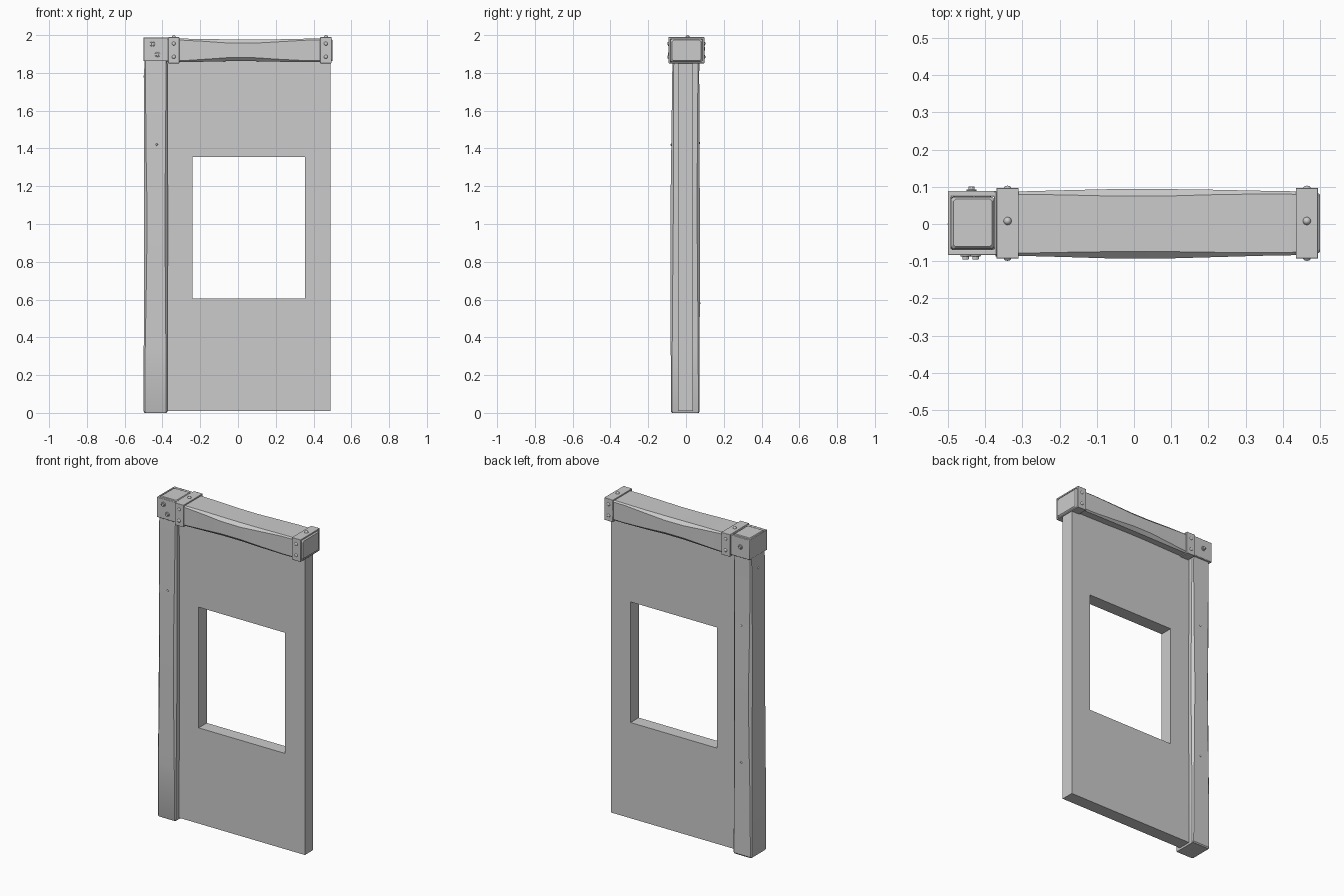
import bpy, bmesh
from math import pi
from mathutils import Vector, Matrix

if "Cube" in bpy.data.objects:
    bpy.data.objects.remove(bpy.data.objects["Cube"])


def finish(name, bm, bevel=0.0, smooth=True):
    bmesh.ops.recalc_face_normals(bm, faces=bm.faces)
    me = bpy.data.meshes.new(name)
    bm.to_mesh(me)
    bm.free()
    ob = bpy.data.objects.new(name, me)
    bpy.context.collection.objects.link(ob)
    if bevel:
        m = ob.modifiers.new("bevel", "BEVEL")
        m.width, m.segments, m.limit_method = bevel, 2, "ANGLE"
    if smooth:
        bpy.context.view_layer.objects.active = ob
        ob.select_set(True)
        bpy.ops.object.shade_smooth_by_angle()
        ob.select_set(False)
    return ob


def timber(name, sections, place):
    """Loft of octagonal sections: (position, u0, u1, v0, v1, chamfer)."""
    bm = bmesh.new()
    rings = []
    for t, u0, u1, v0, v1, c in sections:
        pts = [(u0 + c, v0), (u1 - c, v0), (u1, v0 + c), (u1, v1 - c),
               (u1 - c, v1), (u0 + c, v1), (u0, v1 - c), (u0, v0 + c)]
        rings.append([bm.verts.new(place(t, u, v)) for u, v in pts])
    for a, b in zip(rings, rings[1:]):
        for i in range(8):
            j = (i + 1) % 8
            bm.faces.new((a[i], a[j], b[j], b[i]))
    bm.faces.new(rings[0])
    bm.faces.new(rings[-1])
    return finish(name, bm)


def frame(name, axis, outer, inner, lo, hi, bevel=0.0):
    """Rectangular tube; outer and inner are (u0, u1, v0, v1), extruded along axis."""
    put = {"x": lambda u, v, t: (t, u, v), "y": lambda u, v, t: (u, t, v),
           "z": lambda u, v, t: (u, v, t)}[axis]
    bm = bmesh.new()
    loops = []
    for t in (lo, hi):
        for u0, u1, v0, v1 in (outer, inner):
            loops.append([bm.verts.new(put(u, v, t)) for u, v in
                          ((u0, v0), (u1, v0), (u1, v1), (u0, v1))])
    ol, il, oh, ih = loops
    for i in range(4):
        j = (i + 1) % 4
        for a, b in ((ol, il), (oh, ih), (ol, oh), (il, ih)):
            bm.faces.new((a[i], a[j], b[j], b[i]))
    return finish(name, bm, bevel, bool(bevel))


def stud(name, pos, normal, r, height, sides=0):
    """Domed rivet, or a prism bolt head when sides is given."""
    bm = bmesh.new()
    rot = Vector((0, 0, 1)).rotation_difference(Vector(normal)).to_matrix().to_4x4()
    mat = Matrix.Translation(pos) @ rot
    if sides:
        bmesh.ops.create_cone(bm, cap_ends=True, segments=sides, radius1=r, radius2=r,
                              depth=height, matrix=mat)
    else:
        bmesh.ops.create_uvsphere(bm, u_segments=12, v_segments=8, radius=r,
                                  matrix=mat @ Matrix.Diagonal((1, 1, height / r, 1)))
    return finish(name, bm, 0.002 if sides else 0)


# Wall panel with window opening
frame("wall_panel", "y", (-0.42, 0.49, 0.01, 1.88), (-0.24, 0.355, 0.605, 1.355),
      -0.043, 0.037)

# Worn timber post
post = [(0.0, -0.495, -0.378, -0.075, 0.067, 0.006), (0.007, -0.499, -0.374, -0.079, 0.072, 0.006),
        (0.35, -0.499, -0.374, -0.081, 0.072, 0.008), (0.75, -0.497, -0.372, -0.083, 0.074, 0.013),
        (1.05, -0.497, -0.371, -0.083, 0.074, 0.016), (1.4, -0.498, -0.373, -0.078, 0.071, 0.011),
        (1.8, -0.497, -0.374, -0.073, 0.07, 0.007), (1.98, -0.492, -0.376, -0.067, 0.073, 0.006),
        (1.988, -0.486, -0.382, -0.061, 0.067, 0.006)]
timber("corner_post", post, lambda t, u, v: (u, v, t))

# Worn timber beam
beam = [(-0.372, -0.087, 0.088, 1.857, 1.981, 0.008), (-0.29, -0.086, 0.088, 1.857, 1.981, 0.008),
        (-0.18, -0.089, 0.091, 1.859, 1.980, 0.013), (-0.05, -0.093, 0.094, 1.862, 1.977, 0.019),
        (0.08, -0.093, 0.094, 1.862, 1.976, 0.019), (0.22, -0.089, 0.092, 1.859, 1.978, 0.013),
        (0.36, -0.085, 0.089, 1.857, 1.981, 0.008), (0.49, -0.083, 0.087, 1.857, 1.981, 0.008),
        (0.5, -0.075, 0.079, 1.865, 1.973, 0.008)]
timber("top_beam", beam, lambda t, u, v: (t, u, v))

# Metal sleeve around the post head
frame("post_sleeve", "z", (-0.5, -0.37, -0.084, 0.089), (-0.492, -0.376, -0.068, 0.074),
      1.862, 1.987, 0.003)

# Metal bands around the beam, with rivets
for side, x0, x1 in (("left", -0.37, -0.31), ("right", 0.435, 0.495)):
    frame(f"{side}_band", "x", (-0.093, 0.097, 1.851, 1.989), (-0.083, 0.087, 1.858, 1.980),
          x0, x1, 0.002)
    xm = (x0 + x1) / 2
    stud(f"{side}_band_top_rivet", (xm, 0.008, 1.988), (0, 0, 1), 0.011, 0.012)
    for y, n in ((-0.093, -1), (0.097, 1)):
        for k, z in enumerate((1.885, 1.955)):
            face = "front" if n < 0 else "back"
            stud(f"{side}_band_{face}_rivet_{k}", (xm, y, z), (0, n, 0), 0.010, 0.006)

# Sleeve bolts: washer plus hexagonal head
for k, (x, y, z) in enumerate(((-0.453, -0.084, 1.953), (-0.426, -0.084, 1.898),
                               (-0.437, 0.089, 1.928))):
    n = -1 if y < 0 else 1
    stud(f"sleeve_washer_{k}", (x, y + n * 0.001, z), (0, n, 0), 0.014, 0.005, 16)
    stud(f"sleeve_bolt_{k}", (x, y + n * 0.006, z), (0, n, 0), 0.010, 0.012, 6)

# Small nails in the post
for k, (p, n) in enumerate((((-0.43, -0.078, 1.42), (0, -1, 0)), ((-0.43, 0.071, 1.43), (0, 1, 0)),
                            ((-0.43, 0.073, 0.58), (0, 1, 0)), ((-0.497, 0.0, 1.78), (-1, 0, 0)))):
    stud(f"post_nail_{k}", p, n, 0.006, 0.004)
